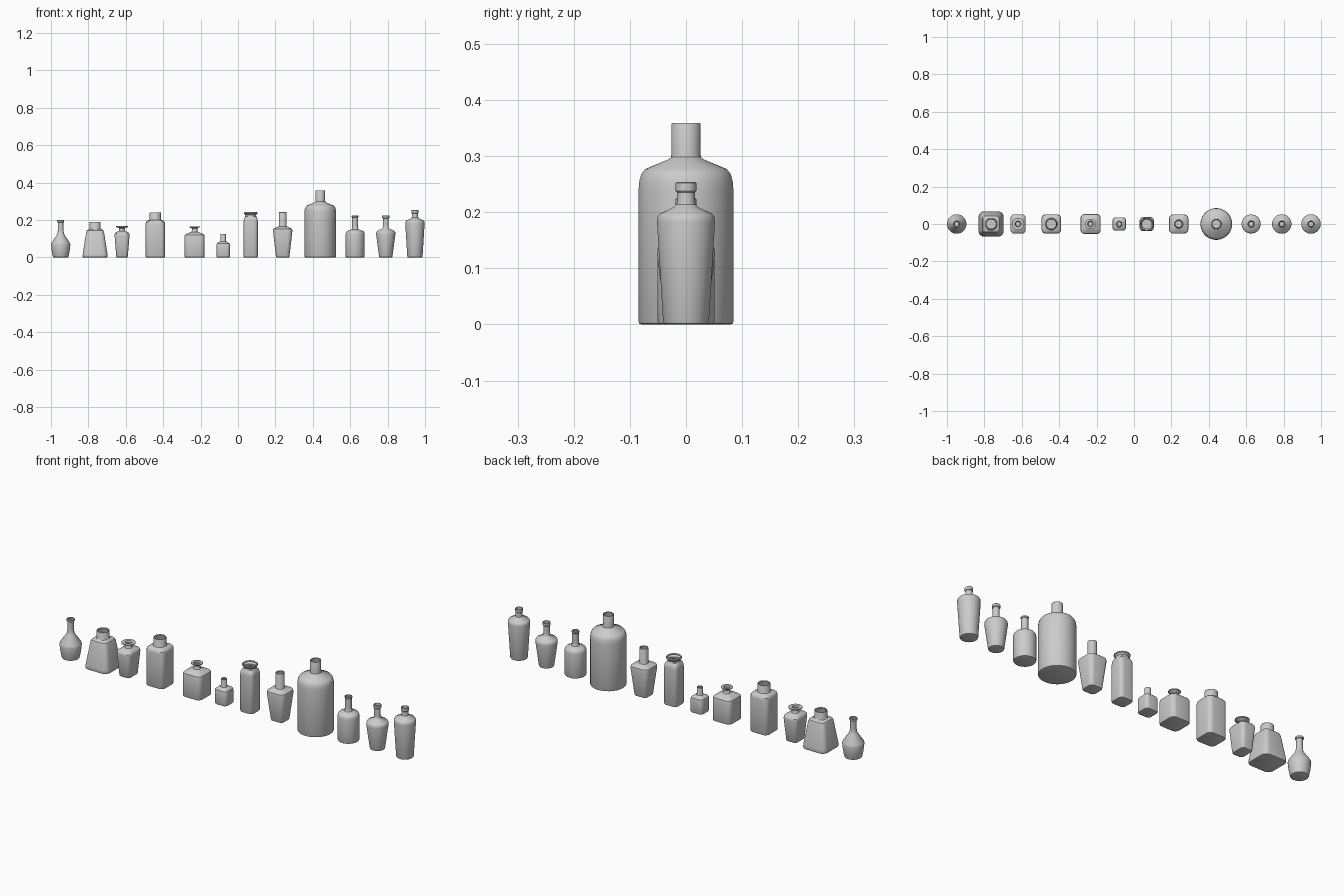
import bpy, bmesh, math


def ring_points(hx, hy, rnd, n=8):
    """Rounded rectangle outline; rnd = 1 gives a circle when hx == hy."""
    c = rnd * min(hx, hy)
    pts = []
    for q, (sx, sy) in enumerate([(1, 1), (-1, 1), (-1, -1), (1, -1)]):
        for k in range(n):
            a = math.pi / 2 * (q + (k + 0.5) / n)
            pts.append((sx * (hx - c) + c * math.cos(a), sy * (hy - c) + c * math.sin(a)))
    return pts


def bottle(name, x, body, neck, corner=1.0, depth=1.0):
    """Loft body rings (half width, z) into round neck rings (radius, z), open at the top."""
    (r0, z0) = body[0]
    rings = [(r0 - 0.005, 0.0, corner, depth), (r0 - 0.0015, 0.0015, corner, depth), (r0, 0.005, corner, depth)]
    rings += [(r, z, corner, depth) for r, z in body[1:]]
    rings += [(r, z, 1.0, 1.0) for r, z in neck]
    bm = bmesh.new()
    loops = [[bm.verts.new((px, py, z)) for px, py in ring_points(r, r * d, c)] for r, z, c, d in rings]
    bm.faces.new(loops[0][::-1])
    for a, b in zip(loops, loops[1:]):
        for i in range(len(a)):
            j = (i + 1) % len(a)
            bm.faces.new((a[i], a[j], b[j], b[i]))
    me = bpy.data.meshes.new(name)
    bm.to_mesh(me)
    bm.free()
    ob = bpy.data.objects.new(name, me)
    bpy.context.collection.objects.link(ob)
    ob.location.x = x
    # glass wall thickness, grown inwards
    wall = ob.modifiers.new("wall", 'SOLIDIFY')
    wall.thickness = 0.004
    wall.offset = -1
    bpy.ops.object.select_all(action='DESELECT')
    bpy.context.view_layer.objects.active = ob
    ob.select_set(True)
    bpy.ops.object.shade_smooth_by_angle(angle=math.radians(35))


def collar(r, z, lip, z1, top):
    """Straight neck with a wider band at the top."""
    return [(r, z), (r, z1 - 0.003), (lip, z1), (lip, top - 0.002), (lip - 0.002, top)]


# round flask
bottle("conical_flask", -0.948, [(0.042, 0), (0.048, 0.035), (0.052, 0.07), (0.050, 0.078)],
       [(0.021, 0.121), (0.017, 0.131), (0.0155, 0.145)] + collar(0.015, 0.16, 0.019, 0.19, 0.2))
# square tapered jar
bottle("tapered_square_jar", -0.764, [(0.067, 0), (0.066, 0.02), (0.048, 0.135), (0.044, 0.145)],
       [(0.032, 0.152), (0.030, 0.156), (0.030, 0.188), (0.029, 0.19)], 0.42)
# rectangular bottle with a flanged mouth
bottle("flanged_rectangular_bottle", -0.62, [(0.031, 0), (0.040, 0.118), (0.039, 0.127), (0.034, 0.134)],
       [(0.018, 0.141), (0.015, 0.146), (0.015, 0.155), (0.020, 0.159), (0.033, 0.163), (0.033, 0.167), (0.016, 0.167), (0.011, 0.160)],
       0.5, 1.3)
# tall square jar
bottle("tall_square_jar", -0.442, [(0.052, 0), (0.052, 0.18), (0.050, 0.19), (0.043, 0.197)],
       [(0.032, 0.201), (0.030, 0.205), (0.030, 0.239), (0.029, 0.241)], 0.45)
# squat square bottle with a flanged mouth
bottle("squat_flanged_bottle", -0.232, [(0.054, 0), (0.054, 0.112), (0.052, 0.12), (0.045, 0.126)],
       [(0.018, 0.137), (0.015, 0.142), (0.015, 0.154), (0.019, 0.158), (0.028, 0.162), (0.028, 0.166), (0.016, 0.166), (0.011, 0.160)], 0.45)
# smallest square bottle
bottle("small_square_bottle", -0.079, [(0.036, 0), (0.036, 0.067), (0.034, 0.075), (0.028, 0.08)],
       [(0.016, 0.086), (0.0145, 0.09), (0.0145, 0.123), (0.0135, 0.125)], 0.5)
# slim square jar with a rolled lip
bottle("slim_lipped_jar", 0.068, [(0.038, 0), (0.038, 0.19), (0.037, 0.202), (0.034, 0.211)],
       [(0.030, 0.219), (0.029, 0.226), (0.032, 0.231), (0.037, 0.234), (0.037, 0.239), (0.034, 0.242), (0.029, 0.240)], 0.5)
# square bottle widening upwards
bottle("flared_square_bottle", 0.239, [(0.036, 0), (0.052, 0.142), (0.050, 0.152), (0.044, 0.157)],
       [(0.023, 0.165), (0.021, 0.17), (0.021, 0.24), (0.020, 0.242)], 0.5)
# large round jug
bottle("large_round_bottle", 0.44, [(0.085, 0), (0.085, 0.24), (0.0835, 0.256), (0.080, 0.268), (0.073, 0.277)],
       [(0.032, 0.294), (0.027, 0.298), (0.026, 0.305), (0.026, 0.357), (0.025, 0.359)])
# round bottle with straight sides
bottle("straight_round_bottle", 0.626, [(0.051, 0), (0.051, 0.125), (0.049, 0.135), (0.044, 0.141)],
       [(0.019, 0.150), (0.016, 0.156)] + collar(0.0155, 0.165, 0.018, 0.217, 0.225))
# round bottle widening upwards
bottle("flared_round_bottle", 0.79, [(0.036, 0), (0.052, 0.125), (0.051, 0.135), (0.046, 0.142)],
       [(0.020, 0.154), (0.016, 0.16)] + collar(0.0155, 0.17, 0.019, 0.211, 0.225))
# tall round bottle
bottle("tall_round_bottle", 0.946, [(0.041, 0), (0.052, 0.183), (0.051, 0.191), (0.047, 0.197)],
       [(0.022, 0.209), (0.017, 0.214)] + collar(0.016, 0.22, 0.0185, 0.238, 0.254))
